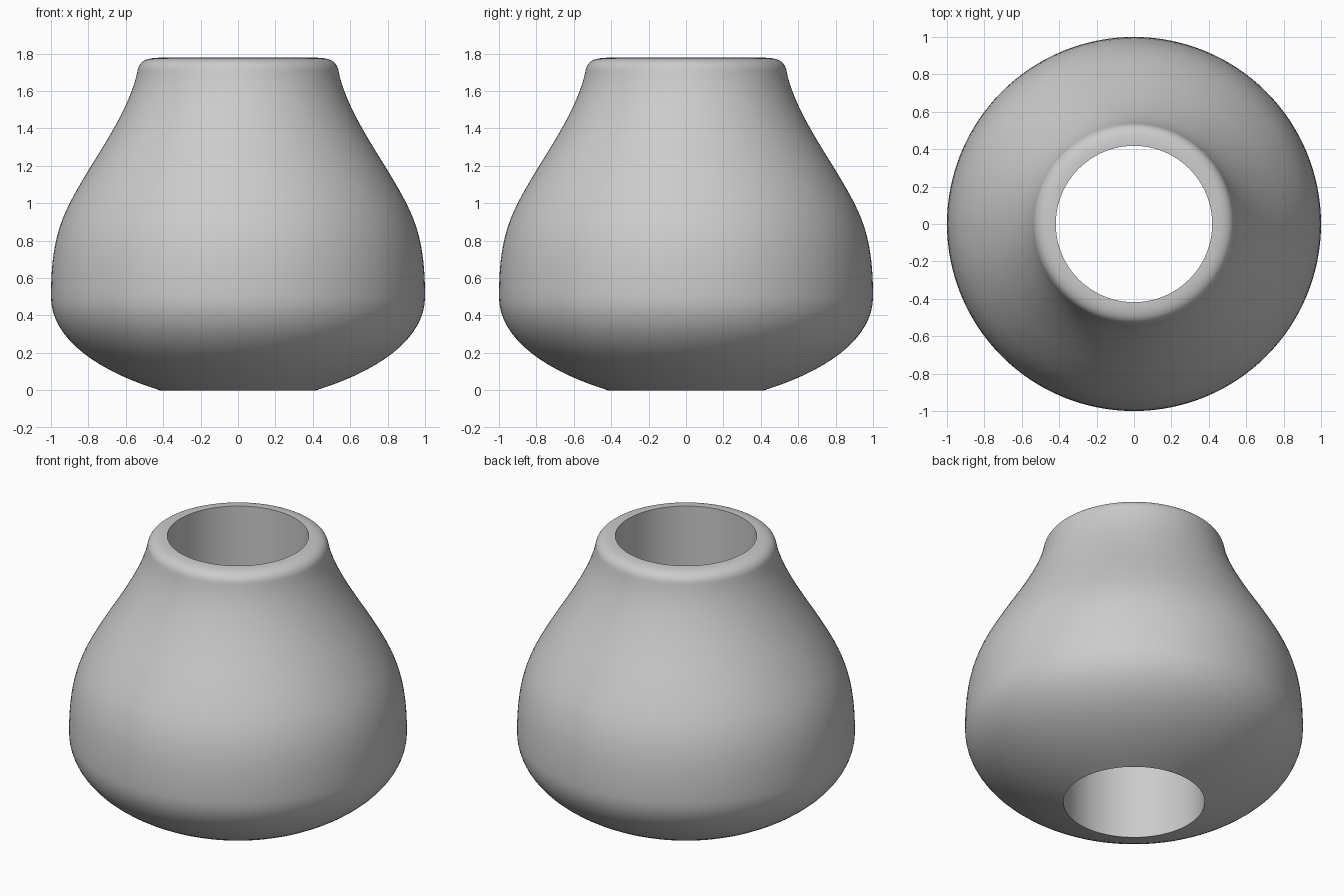
import bpy, bmesh, math
from mathutils import Vector
from mathutils.geometry import interpolate_bezier

if "Cube" in bpy.data.objects:
    bpy.data.objects.remove(bpy.data.objects["Cube"])

SEGMENTS = 128
BORE = 0.418
TOP = 1.778

grey = bpy.data.materials.new("plain_grey")
grey.use_nodes = True
grey.diffuse_color = (0.6, 0.6, 0.6, 1)
grey.node_tree.nodes["Principled BSDF"].inputs["Base Color"].default_value = grey.diffuse_color

# Outer profile (radius, height): four smooth curves from base to rim
curves = [
    [(BORE, 0), (0.80, 0.12), (1, 0.30), (1, 0.5)],            # rounded underside
    [(1, 0.5), (1, 0.85), (0.93, 0.96), (0.785, 1.2)],         # belly
    [(0.785, 1.2), (0.665, 1.39), (0.565, 1.56), (0.537, 1.71)],  # neck
    [(0.537, 1.71), (0.527, 1.765), (0.48, TOP), (BORE, TOP)],  # rolled rim
]
profile = []
for ctrl in curves:
    a, ha, hb, b = [Vector((r, 0, z)) for r, z in ctrl]
    profile += interpolate_bezier(a, ha, hb, b, 16)[:-1]
profile.append(Vector((BORE, 0, TOP)))

# Turn the closed profile; its last edge makes the straight bore
bm = bmesh.new()
verts = [bm.verts.new(p) for p in profile]
edges = [bm.edges.new((v, verts[(i + 1) % len(verts)])) for i, v in enumerate(verts)]
bmesh.ops.spin(bm, geom=verts + edges, cent=(0, 0, 0), axis=(0, 0, 1),
               angle=2 * math.pi, steps=SEGMENTS)
bmesh.ops.remove_doubles(bm, verts=bm.verts, dist=0.0001)
bmesh.ops.recalc_face_normals(bm, faces=bm.faces)
mesh = bpy.data.meshes.new("hollow_body")
bm.to_mesh(mesh)
bm.free()
mesh.materials.append(grey)

body = bpy.data.objects.new("hollow_body", mesh)
bpy.context.collection.objects.link(body)
bpy.ops.object.select_all(action="DESELECT")
body.select_set(True)
bpy.context.view_layer.objects.active = body
bpy.ops.object.shade_smooth_by_angle(angle=math.radians(40))
